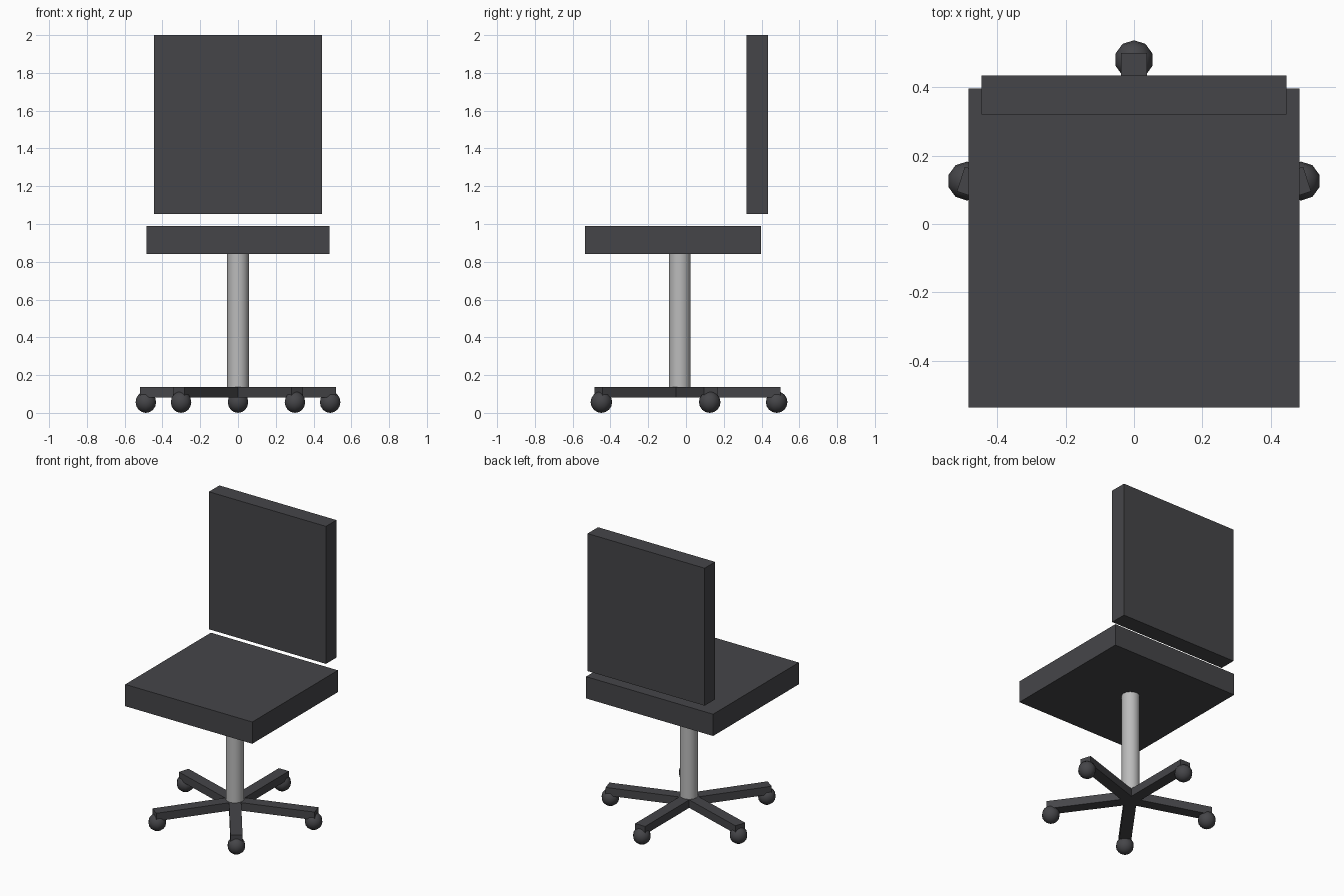
import bpy
from math import radians, cos, sin
from mathutils import Matrix

if "Cube" in bpy.data.objects:
    bpy.data.objects.remove(bpy.data.objects["Cube"])


def material(name, rgb):
    m = bpy.data.materials.new(name)
    m.diffuse_color = (*rgb, 1)
    m.use_nodes = True
    m.node_tree.nodes["Principled BSDF"].inputs["Base Color"].default_value = m.diffuse_color
    return m


DARK = material("dark_plastic", (0.06, 0.06, 0.066))
METAL = material("metal", (0.5, 0.5, 0.5))


def box(name, lo, hi, matrix=Matrix()):
    """Box between two corners, then moved by matrix."""
    bpy.ops.mesh.primitive_cube_add(size=1)
    ob = bpy.context.object
    ob.name = name
    centre = [(a + b) / 2 for a, b in zip(lo, hi)]
    size = [b - a for a, b in zip(lo, hi)]
    ob.data.transform(matrix @ Matrix.Translation(centre) @ Matrix.Diagonal((*size, 1)))
    ob.data.materials.append(DARK)
    return ob


# Seat and backrest
box("seat", (-0.484, -0.536, 0.84), (0.484, 0.396, 0.99))
box("backrest", (-0.446, 0.32, 1.053), (0.446, 0.434, 2.0))

# Central column
AXIS_Y = -0.033
bpy.ops.mesh.primitive_cylinder_add(vertices=16, radius=0.057, depth=0.73,
                                    location=(0, AXIS_Y, 0.475))
column = bpy.context.object
column.name = "column"
column.data.materials.append(METAL)
bpy.ops.object.shade_smooth_by_angle(angle=radians(40))

# Five-legged base with a ball caster near the end of each leg
for i in range(5):
    angle = radians(90 + 72 * i)
    place = Matrix.Translation((0, AXIS_Y, 0)) @ Matrix.Rotation(angle, 4, 'Z')
    box(f"base_leg_{i + 1}", (0, -0.038, 0.082), (0.532, 0.038, 0.137), place)

    bpy.ops.mesh.primitive_uv_sphere_add(
        segments=10, ring_count=8, radius=0.057,
        location=(0.513 * cos(angle), AXIS_Y + 0.513 * sin(angle), 0.057))
    caster = bpy.context.object
    caster.name = f"caster_{i + 1}"
    caster.data.materials.append(DARK)
    bpy.ops.object.shade_smooth()
